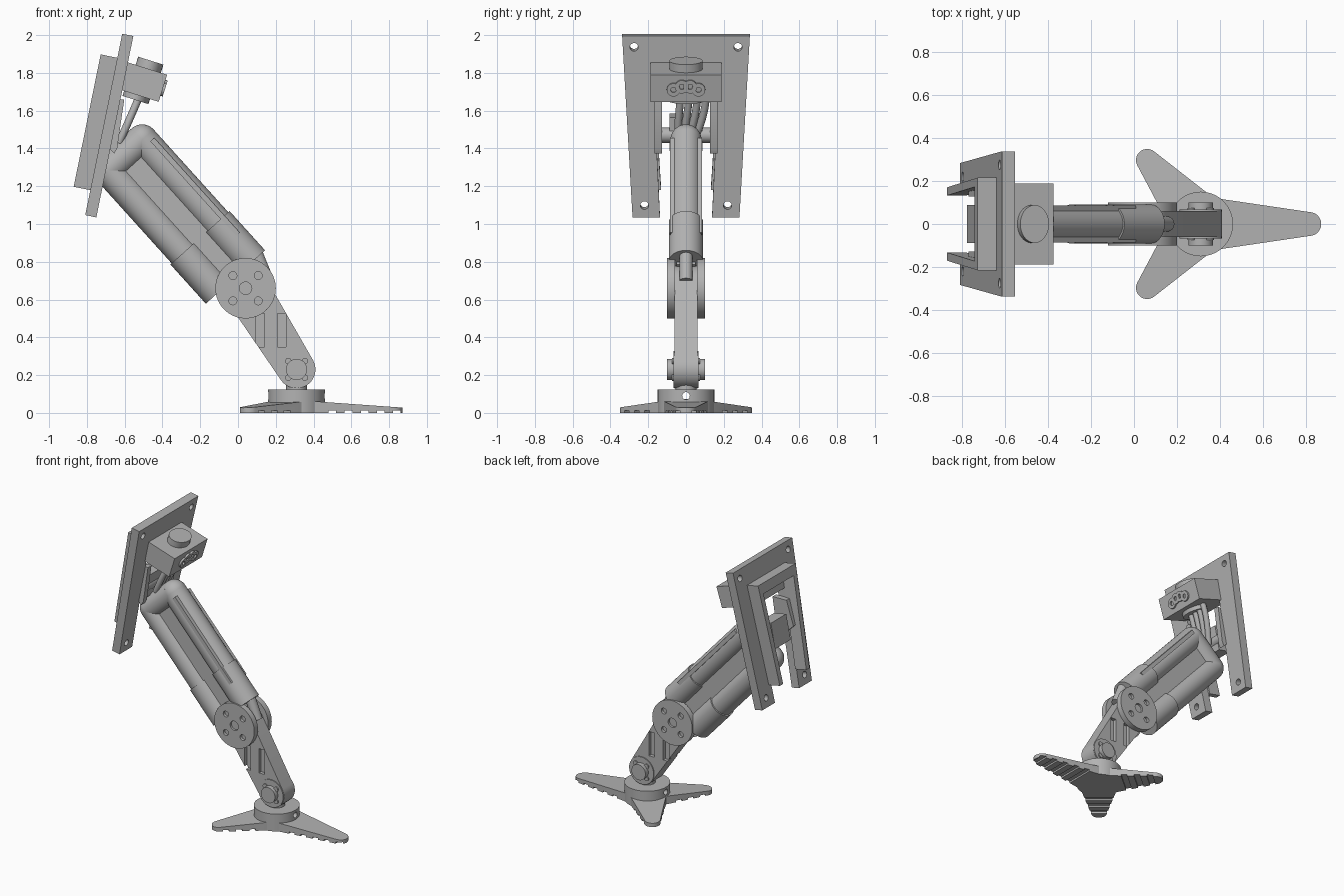
import bpy, bmesh
from math import acos, atan2, cos, sin, pi, radians
from mathutils import Matrix, Vector

old = bpy.data.objects.get("Cube")
if old:
    bpy.data.objects.remove(old)

grey = bpy.data.materials.new("plain grey")
grey.use_nodes = True
grey.diffuse_color = (0.45, 0.45, 0.45, 1)
grey.node_tree.nodes["Principled BSDF"].inputs["Base Color"].default_value = (0.45, 0.45, 0.45, 1)


# ---- helpers ----
def frame(origin, x, y):
    x, y = Vector(x).normalized(), Vector(y).normalized()
    m = Matrix((x, y, x.cross(y))).transposed().to_4x4()
    m.translation = origin
    return m


def circle(r, c=(0, 0), n=40, ry=None):
    return [(c[0] + r * cos(2 * pi * i / n), c[1] + (ry or r) * sin(2 * pi * i / n)) for i in range(n)]


def rect(x0, y0, x1, y1):
    return [(x0, y0), (x1, y0), (x1, y1), (x0, y1)]


def capsule(c0, r0, c1, r1, n=18):
    """Outline around two circles joined by their tangents."""
    c0, c1 = Vector(c0), Vector(c1)
    d = c1 - c0
    th, k = atan2(d.y, d.x), acos((r0 - r1) / d.length)
    pts = []
    for c, r, a, b in ((c1, r1, th - k, th + k), (c0, r0, th + k, th + 2 * pi - k)):
        for i in range(n + 1):
            t = a + (b - a) * i / n
            pts.append((c.x + r * cos(t), c.y + r * sin(t)))
    return pts


def finish(ob):
    if not ob.data.materials:
        ob.data.materials.append(grey)
    bpy.ops.object.select_all(action='DESELECT')
    ob.select_set(True)
    bpy.context.view_layer.objects.active = ob
    bpy.ops.object.shade_smooth_by_angle(angle=radians(35))
    return ob


def prism(name, pts, m, lo, hi):
    """Extrude an outline along the frame's z; hi may vary with local x."""
    top = hi if callable(hi) else (lambda x: hi)
    bm = bmesh.new()
    a = [bm.verts.new(m @ Vector((x, y, lo))) for x, y in pts]
    b = [bm.verts.new(m @ Vector((x, y, top(x)))) for x, y in pts]
    bm.faces.new(a)
    bm.faces.new(b)
    for i in range(len(pts)):
        j = (i + 1) % len(pts)
        bm.faces.new((a[i], a[j], b[j], b[i]))
    bmesh.ops.recalc_face_normals(bm, faces=bm.faces)
    me = bpy.data.meshes.new(name)
    bm.to_mesh(me)
    bm.free()
    ob = bpy.data.objects.new(name, me)
    bpy.context.collection.objects.link(ob)
    return finish(ob)


def rod(name, p0, p1, r):
    p0, p1 = Vector(p0), Vector(p1)
    m = (p1 - p0).to_track_quat('Z', 'Y').to_matrix().to_4x4()
    m.translation = p0
    return prism(name, circle(r), m, 0, (p1 - p0).length)


def cut(ob, cutters):
    for c in cutters:
        c.hide_render = True
        mod = ob.modifiers.new("cut", 'BOOLEAN')
        mod.operation, mod.solver, mod.object = 'DIFFERENCE', 'EXACT', c
        bpy.context.view_layer.objects.active = ob
        bpy.ops.object.modifier_apply(modifier=mod.name)
        bpy.data.objects.remove(c)
    finish(ob)


# ---- foot: hub and three ribbed toes ----
base = Vector((0.31, 0, 0))
hub = prism("foot_hub", circle(0.15, n=64), Matrix.Translation(base), 0, 0.125)
cut(hub, [rod("hub_bore", (0, 0, 0.09), (0.6, 0, 0.09), 0.02)])
rod("foot_neck", (0.31, 0, 0.12), (0.31, 0, 0.17), 0.055)
for name, angle, reach, tip in (("front_toe", 0, 0.505, 0.055),
                                ("left_toe", 130, 0.387, 0.052), ("right_toe", -130, 0.387, 0.052)):
    m = Matrix.Translation(base) @ Matrix.Rotation(radians(angle), 4, 'Z')
    toe = prism(name, capsule((0.06, 0), 0.12, (reach, 0), tip), m, 0,
                lambda x: 0.068 - 0.036 * x / reach)
    grooves = []
    x = 0.17
    while x < reach + 0.01:
        grooves.append(prism("groove", rect(x, -0.2, x + 0.04, 0.2), m, -0.02, 0.012))
        x += 0.085
    cut(toe, grooves)

# ---- shin with ankle and knee discs ----
side_m = frame((0, 0, 0), (1, 0, 0), (0, 0, 1))
ankle, knee = (0.31, 0.23), (0.04, 0.66)
shin = prism("shin", capsule(ankle, 0.1, knee, 0.12), side_m, -0.06, 0.06)
slots = []
for s in (-1, 1):
    lo, hi = sorted((s * 0.035, s * 0.1))
    slots += [prism("slot", rect(x, 0.35, x + 0.045, 0.525), side_m, lo, hi) for x in (0.095, 0.21)]
cut(shin, slots)
for side, s in (("right", 1), ("left", -1)):
    def span(a, b):
        return sorted((s * a, s * b))
    prism(side + "_ankle_ring", circle(0.098, ankle), side_m, *span(0.05, 0.067))
    prism(side + "_ankle_cap", circle(0.056, ankle), side_m, *span(0.06, 0.1))
    for a in range(4):
        c = (ankle[0] + 0.062 * cos(pi / 4 + a * pi / 2), ankle[1] + 0.062 * sin(pi / 4 + a * pi / 2))
        prism(side + "_ankle_lug", circle(0.017, c, 16), side_m, *span(0.06, 0.075))
    disc = prism(side + "_knee_disc", circle(0.16, knee, 64), side_m, *span(0.058, 0.1))
    holes = [prism("hole", circle(0.033, knee, 24), side_m, *span(0.085, 0.12))]
    holes += [prism("hole", circle(0.021, (knee[0] + dx, knee[1] + dz), 20), side_m, *span(0.08, 0.12))
              for dx in (-0.067, 0.067) for dz in (-0.067, 0.067)]
    cut(disc, holes)
rod("knee_pin", (0.09, 0, 0.86), (0.155, 0, 0.70), 0.035)

# ---- thigh: twin tubes joined by a web and a rounded top ----
thigh_m = frame((knee[0], 0, knee[1]), (-0.67, 0, 0.742), (0.742, 0, 0.67))


def on_thigh(u, v, y=0):
    return thigh_m @ Vector((u, v, y))


prism("thigh_web", rect(0.06, -0.12, 0.95, 0.12), thigh_m, -0.05, 0.05)
rod("thigh_top", on_thigh(0.95, -0.12), on_thigh(0.95, 0.12), 0.082)
for name, v in (("upper", 0.12), ("lower", -0.12)):
    rod(name + "_thigh_tube", on_thigh(0.085, v), on_thigh(0.95, v), 0.082)
    rod(name + "_thigh_sleeve", on_thigh(0.08, v), on_thigh(0.36, v), 0.091)
    bpy.ops.mesh.primitive_uv_sphere_add(segments=40, ring_count=20, radius=0.082, location=on_thigh(0.95, v))
    bpy.context.object.name = name + "_thigh_corner"
    finish(bpy.context.object)
prism("thigh_strip", rect(0.24, 0.147, 0.915, 0.175), thigh_m, -0.086, 0.086)

# ---- hip: drilled fork plate, rear fork frame and brackets ----
plate_m = frame((-0.75, 0, 1.035), (0, 1, 0), (0.2, 0, 0.98))


def fork(name, bottom, top, in_bottom, in_top, s0, s1, s_in, lo, hi):
    half = [(in_top, s_in), (in_bottom, s0), (bottom, s0), (top, s1)]
    return prism(name, half + [(-y, s) for y, s in reversed(half)], plate_m, lo, hi)


plate = fork("hip_plate", 0.283, 0.338, 0.138, 0.17, 0, 0.98, 0.69, -0.06, 0)
cut(plate, [prism("bolt_hole", circle(0.022, (s * y, z), 24), plate_m, -0.1, 0.05)
            for s in (-1, 1) for y, z in ((0.275, 0.92), (0.22, 0.065))])
fork("rear_frame", 0.17, 0.215, 0.132, 0.172, 0.135, 0.85, 0.78, -0.15, -0.059)
bracket_m = frame((-0.75, 0, 1.035), (0.98, 0, -0.2), (0.2, 0, 0.98))
for side, s in (("left", -1), ("right", 1)):
    lo, hi = sorted((s * 0.128, s * 0.168))
    prism(side + "_hip_bracket", [(-0.11, 0.44), (0.025, 0.35), (0.035, 0.38), (0.02, 0.64), (-0.09, 0.62)],
          bracket_m, lo, hi)
rod("hip_axle", (-0.69, -0.15, 1.47), (-0.69, 0.15, 1.47), 0.04)
prism("hip_block", rect(-0.1, 0.36, 0.0, 0.54), bracket_m, -0.088, 0.088)

# ---- control box with knob, neck and sockets ----
along, up = (0.95, 0, -0.3), (0.3, 0, 0.95)
corner = (-0.375, 0, 1.79)
prism("control_box", rect(-0.25, -0.15, 0, 0), frame(corner, along, up), -0.188, 0.188)
knob_m = frame(corner, along, (0, 1, 0))
prism("knob", circle(0.07, (-0.105, 0), 48, 0.088), knob_m, -0.01, 0.045)
prism("box_neck", circle(0.072, (-0.12, 0), 48, 0.1), knob_m, -0.178, -0.14)
socket_m = frame(corner, (0, 1, 0), up)
for y, h in ((-0.066, -0.081), (-0.022, -0.064), (0.022, -0.064), (0.066, -0.081)):
    socket = prism("socket", circle(0.036, (y, h), 28), socket_m, -0.005, 0.012)
    cut(socket, [prism("bore", circle(0.015, (y, h), 16), socket_m, 0.001, 0.03)])

# ---- cables from the box into the thigh ----
for i in range(4):
    y = -0.03 + 0.045 * i
    crv = bpy.data.curves.new("cable", 'CURVE')
    crv.dimensions, crv.bevel_depth, crv.bevel_resolution = '3D', 0.02, 4
    crv.use_fill_caps = True
    sp = crv.splines.new('NURBS')
    path = [(-0.52, y, 1.68), (-0.55, y, 1.61), (-0.58, y - 0.02, 1.54), (-0.63, (i - 1.5) * 0.025, 1.43)]
    sp.points.add(len(path) - 1)
    for p, co in zip(sp.points, path):
        p.co = (*co, 1)
    sp.order_u, sp.use_endpoint_u = 4, True
    crv.materials.append(grey)
    ob = bpy.data.objects.new("cable", crv)
    bpy.context.collection.objects.link(ob)
    bpy.ops.object.select_all(action='DESELECT')
    ob.select_set(True)
    bpy.context.view_layer.objects.active = ob
    bpy.ops.object.convert(target='MESH')
    finish(bpy.context.object)
